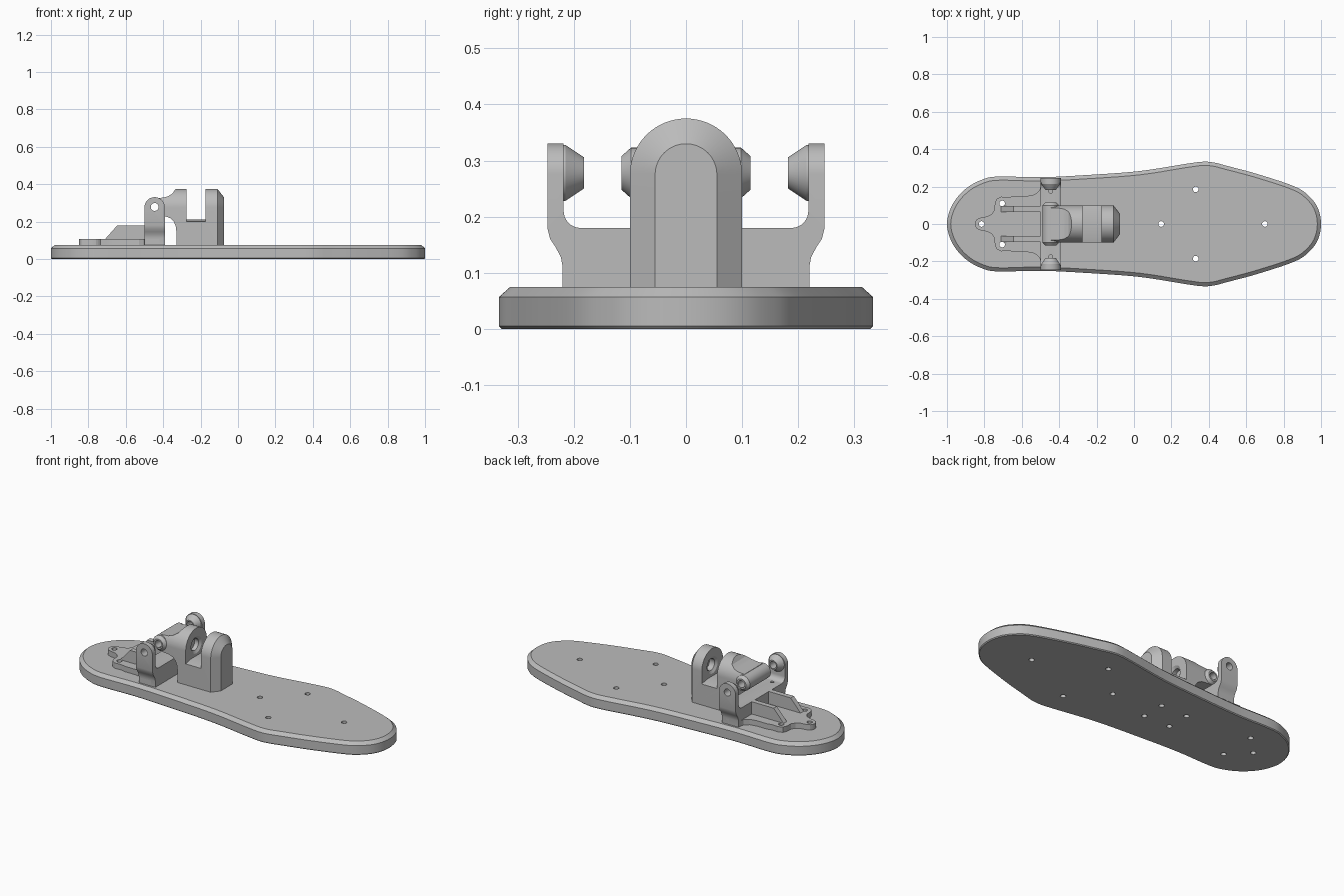
import bpy, bmesh, math
from mathutils import Vector

if "Cube" in bpy.data.objects:
    bpy.data.objects.remove(bpy.data.objects["Cube"])

grey = bpy.data.materials.new("plain_grey")
grey.diffuse_color = (0.5, 0.5, 0.5, 1)
grey.use_nodes = True
grey.node_tree.nodes["Principled BSDF"].inputs["Base Color"].default_value = grey.diffuse_color


def finish(name, bm):
    bmesh.ops.recalc_face_normals(bm, faces=bm.faces)
    me = bpy.data.meshes.new(name)
    bm.to_mesh(me)
    bm.free()
    me.materials.append(grey)
    ob = bpy.data.objects.new(name, me)
    bpy.context.collection.objects.link(ob)
    return ob


def loft(name, rings, closed=False):
    """Skin a list of equal-length rings; cap the ends or close into a ring."""
    bm = bmesh.new()
    vs = [[bm.verts.new(p) for p in r] for r in rings]
    n = len(vs[0])
    pairs = list(zip(vs, vs[1:])) + ([(vs[-1], vs[0])] if closed else [])
    for a, b in pairs:
        for i in range(n):
            j = (i + 1) % n
            bm.faces.new((a[i], a[j], b[j], b[i]))
    if not closed:
        bm.faces.new(vs[0])
        bm.faces.new(vs[-1])
    return finish(name, bm)


def place(axis, a, b, h):
    return {"x": (h, a, b), "y": (a, h, b), "z": (a, b, h)}[axis]


def prism(name, pts, axis, lo, hi):
    return loft(name, [[place(axis, a, b, h) for a, b in pts] for h in (lo, hi)])


def lathe(name, prof, axis, ca, cb, closed=False, n=48):
    """prof is (distance along axis, radius)."""
    ang = [2 * math.pi * i / n for i in range(n)]
    return loft(name, [[place(axis, ca + r * math.cos(t), cb + r * math.sin(t), h)
                        for t in ang] for h, r in prof], closed)


def boolean(ob, cutter, op="DIFFERENCE"):
    m = ob.modifiers.new("cut", "BOOLEAN")
    m.operation, m.object, m.solver = op, cutter, "EXACT"
    bpy.context.view_layer.objects.active = ob
    bpy.ops.object.modifier_apply(modifier=m.name)
    bpy.data.objects.remove(cutter)


def drill(ob, axis, a, b, lo, hi, r):
    boolean(ob, lathe("cutter", [(lo, r), (hi, r)], axis, a, b, n=24))


def arc(ca, cb, r, d0, d1, n=16):
    return [(ca + r * math.cos(math.radians(d0 + (d1 - d0) * i / n)),
             cb + r * math.sin(math.radians(d0 + (d1 - d0) * i / n))) for i in range(n + 1)]


def mirrored(half):
    """Close a half outline whose first and last points lie on the axis."""
    return half + [(x, -y) for x, y in reversed(half[1:-1])]


def spline(pts, k=5):
    """Closed Catmull-Rom curve."""
    out, n = [], len(pts)
    for i in range(n):
        p0, p1, p2, p3 = [Vector(pts[(i + d) % n]) for d in (-1, 0, 1, 2)]
        for s in range(k):
            t = s / k
            out.append(0.5 * (2 * p1 + (p2 - p0) * t + (2 * p0 - 5 * p1 + 4 * p2 - p3) * t * t
                              + (3 * p1 - p0 - 3 * p2 + p3) * t ** 3))
    return out


def inset(pts, d):
    n, out = len(pts), []
    for i, p in enumerate(pts):
        t = (pts[(i + 1) % n] - pts[i - 1]).normalized()
        out.append(p + Vector((-t.y, t.x)) * d)
    return out


# Foot plate with chamfered rim
outline = spline(mirrored([(1, 0), (.985, .08), (.94, .145), (.86, .2), (.66, .267), (.5, .31),
                           (.43, .328), (.37, .333), (.28, .322), (.03, .283), (-.25, .262),
                           (-.5, .25), (-.72, .254), (-.81, .238), (-.9, .188), (-.97, .105), (-1, 0)]))
sole = loft("foot_plate", [[(p.x, p.y, z) for p in inset(outline, d)]
                           for z, d in ((0, .005), (.005, 0), (.057, 0), (.075, .02))])

# Heel mounting plate
heel = prism("heel_bracket_plate", mirrored(
    [(-.85, 0), (-.847, .014), (-.838, .027), (-.815, .036), (-.785, .04), (-.76, .053), (-.746, .075),
     (-.744, .11), (-.735, .134), (-.71, .146), (-.67, .143), (-.64, .15), (-.57, .15), (-.53, .158),
     (-.505, .18), (-.495, .22), (-.42, .22), (-.42, 0)]), "z", .07, .107)

# Screw holes
heel_holes = [(-.815, 0), (-.705, .11), (-.705, -.11)]
sole_holes = [(.33, .185), (.33, -.185), (.145, 0), (.70, 0)]
for x, y in heel_holes + sole_holes:
    drill(sole, "z", x, y, -.05, .15, .015)
for x, y in heel_holes:
    drill(heel, "z", x, y, .03, .15, .015)
for x in (-.13, -.3):
    for y in (-.07, .07):
        drill(sole, "z", x, y, -.05, .06, .015)

# Heel stiffening ribs
for s, side in ((-1, "right"), (1, "left")):
    prism("heel_rib_" + side, [(-.71, .1), (-.71, .107), (-.645, .18), (-.47, .18), (-.47, .1)],
          "y", s * .08 - .015, s * .08 + .015)

# U-shaped hinge bracket
half = ([(0, .07), (.22, .07), (.22, .112), (.223, .128), (.232, .145), (.242, .16), (.247, .18),
         (.247, .34), (.218, .34)] + arc(.188, .21, .03, 0, -90, 8) + [(0, .18)])
bracket = prism("hinge_bracket", mirrored_y := half[:-1] + [(-y, z) for y, z in reversed(half[1:-1])],
                "x", -.5, -.391)
boolean(bracket, prism("cutter", [(-.501, .05)] + arc(-.4455, .276, .0545, 180, 0, 24) + [(-.39, .05)],
                       "y", -.4, .4), "INTERSECT")
drill(bracket, "y", -.4455, .278, -.4, .4, .021)
for s in (-1, 1):
    drill(bracket, "z", -.445, s * .175, .12, .25, .01)

# Conical bosses on the bracket arms
for s, side in ((-1, "right"), (1, "left")):
    lathe("hinge_boss_" + side, [(s * .23, .021), (s * .23, .05), (s * .215, .05), (s * .182, .028),
                                 (s * .182, .021)], "y", -.4455, .278, True)

# Ankle block: side profile intersected with a round-topped, chamfered prism
side_profile = [(-.445, .325), (-.40, .328), (-.375, .335), (-.35, .35), (-.33, .38), (-.275, .38),
                (-.275, .2), (-.174, .2), (-.174, .38), (-.07, .38), (-.07, .07), (-.33, .07),
                (-.33, .15), (-.333, .175), (-.343, .2), (-.36, .217), (-.385, .227), (-.445, .232)]
ankle = prism("ankle_block", side_profile, "y", -.12, .12)


def arch(x, r):
    return [(x, y, z) for y, z in [(r, .05)] + arc(0, .275, r, 0, 180, 32) + [(-r, .05)]]


boolean(ankle, loft("cutter", [arch(-.6, .1), arch(-.11, .1), arch(-.075, .055)]), "INTERSECT")
drill(ankle, "y", -.4455, .278, -.4, .4, .021)
# Facing sockets in the two posts
boolean(ankle, lathe("cutter", [(-.31, .035), (-.285, .035), (-.275, .05), (-.174, .05),
                                (-.164, .035), (-.13, .035)], "x", 0, .275))

# Ridged floor of the notch
prism("notch_floor", [(-.1, .19), (.1, .19), (.1, .2), (.05, .21), (-.05, .21), (-.1, .2)],
      "x", -.28, -.17)

# Hinge barrel between the arms
lathe("hinge_barrel", [(-.115, .021), (-.115, .03), (-.098, .045), (.098, .045), (.115, .03),
                       (.115, .021)], "y", -.4455, .278, True)

# Smooth curved surfaces, keep edges sharp
bpy.ops.object.select_all(action="SELECT")
bpy.context.view_layer.objects.active = sole
bpy.ops.object.shade_smooth_by_angle(angle=math.radians(25))
